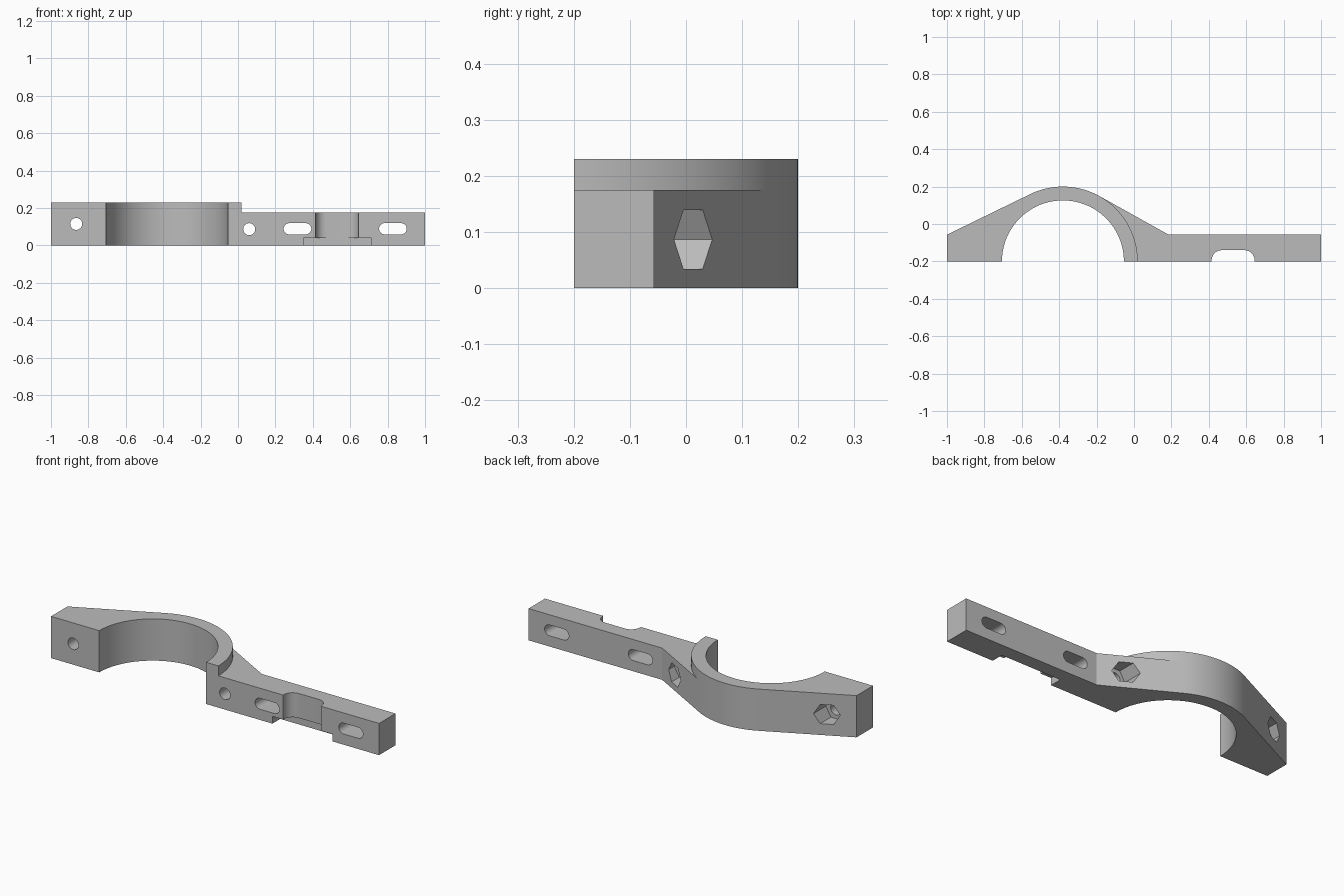
import bpy
import bmesh
from math import cos, sin, radians, acos, atan2, hypot, degrees

cube = bpy.data.objects.get("Cube")
if cube:
    bpy.data.objects.remove(cube, do_unlink=True)

grey = bpy.data.materials.new("plain grey")
grey.use_nodes = True
colour = (0.5, 0.5, 0.5, 1)
grey.diffuse_color = colour
grey.node_tree.nodes["Principled BSDF"].inputs["Base Color"].default_value = colour

CX, FRONT = -0.38, -0.2          # ring centre, flat mating face
INNER, OUTER = 0.326, 0.4
TALL, LOW = 0.23, 0.175
BACK = -0.057                    # back of the straight arm


def arc(cx, cy, r, start, end, n):
    """Points along an arc, angles in degrees."""
    steps = [radians(start + (end - start) * i / n) for i in range(n + 1)]
    return [(cx + r * cos(a), cy + r * sin(a)) for a in steps]


def prism(name, points, low, high, along_y=False):
    """Extrude a flat outline along z, or an x-z outline along y."""
    bm = bmesh.new()
    place = (lambda p, d: (p[0], d, p[1])) if along_y else (lambda p, d: (p[0], p[1], d))
    face = bm.faces.new([bm.verts.new(place(p, low)) for p in points])
    new = bmesh.ops.extrude_face_region(bm, geom=[face])["geom"]
    shift = (0, high - low, 0) if along_y else (0, 0, high - low)
    bmesh.ops.translate(bm, vec=shift, verts=[v for v in new if isinstance(v, bmesh.types.BMVert)])
    bmesh.ops.recalc_face_normals(bm, faces=bm.faces)
    mesh = bpy.data.meshes.new(name)
    bm.to_mesh(mesh)
    bm.free()
    mesh.materials.append(grey)
    obj = bpy.data.objects.new(name, mesh)
    bpy.context.collection.objects.link(obj)
    return obj


def tangent(x, y, side):
    """Angle where a line from a point touches the outer ring."""
    dx, dy = x - CX, y - FRONT
    return degrees(atan2(dy, dx)) + side * degrees(acos(OUTER / hypot(dx, dy)))


def combine(target, tool, operation):
    mod = target.modifiers.new(operation, "BOOLEAN")
    mod.object, mod.operation, mod.solver = tool, operation, "EXACT"
    bpy.context.view_layer.objects.active = target
    bpy.ops.object.modifier_apply(modifier=mod.name)
    bpy.data.objects.remove(tool, do_unlink=True)


# Tall half ring with the tapered left-hand lug
left_angle = tangent(-1, BACK, -1)
clamp = prism("clamp_bracket",
              arc(CX, FRONT, OUTER, 0, left_angle, 60)
              + [(-1, BACK), (-1, FRONT)]
              + arc(CX, FRONT, INNER, 180, 0, 72), 0, TALL)

# Lower straight arm with its sloping web
right_angle = tangent(0.185, BACK, 1)
touch = arc(CX, FRONT, OUTER, right_angle, right_angle, 1)[:1]
arm = prism("straight_arm",
            [(1, FRONT), (1, BACK), (0.185, BACK)] + touch
            + arc(CX, FRONT, 0.36, right_angle, 0, 20), 0, LOW)
combine(clamp, arm, "UNION")

# Bolt holes with hexagonal nut pockets at the back
for x, z in ((-0.865, 0.115), (0.06, 0.087)):
    hole = arc(x, z, 0.032, 0, 360, 32)[:-1]
    pocket = arc(x, z, 0.061, 0, 360, 6)[:-1]
    combine(clamp, prism("bolt_hole", hole, -0.3, 0.3, True), "DIFFERENCE")
    combine(clamp, prism("nut_pocket", pocket, -0.07, 0.3, True), "DIFFERENCE")

# Adjustment slots through the arm
for x in (0.318, 0.828):
    slot = arc(x + 0.044, 0.089, 0.03, -90, 90, 16) + arc(x - 0.044, 0.089, 0.03, 90, 270, 16)
    combine(clamp, prism("slot", slot, -0.3, 0.1, True), "DIFFERENCE")

# Rounded channel in the front face and the wider recess beneath it
channel = ([(0.415, -0.3), (0.645, -0.3)]
           + arc(0.59, -0.195, 0.055, 0, 90, 12) + arc(0.47, -0.195, 0.055, 90, 180, 12))
combine(clamp, prism("channel", channel, -0.1, 0.3), "DIFFERENCE")
recess = [(0.35, -0.3), (0.715, -0.3), (0.715, -0.132), (0.35, -0.132)]
combine(clamp, prism("recess", recess, -0.1, 0.04), "DIFFERENCE")

# Smooth curved walls, crisp edges
bpy.ops.object.select_all(action="DESELECT")
clamp.select_set(True)
bpy.context.view_layer.objects.active = clamp
bpy.ops.object.shade_smooth_by_angle(angle=radians(20))
